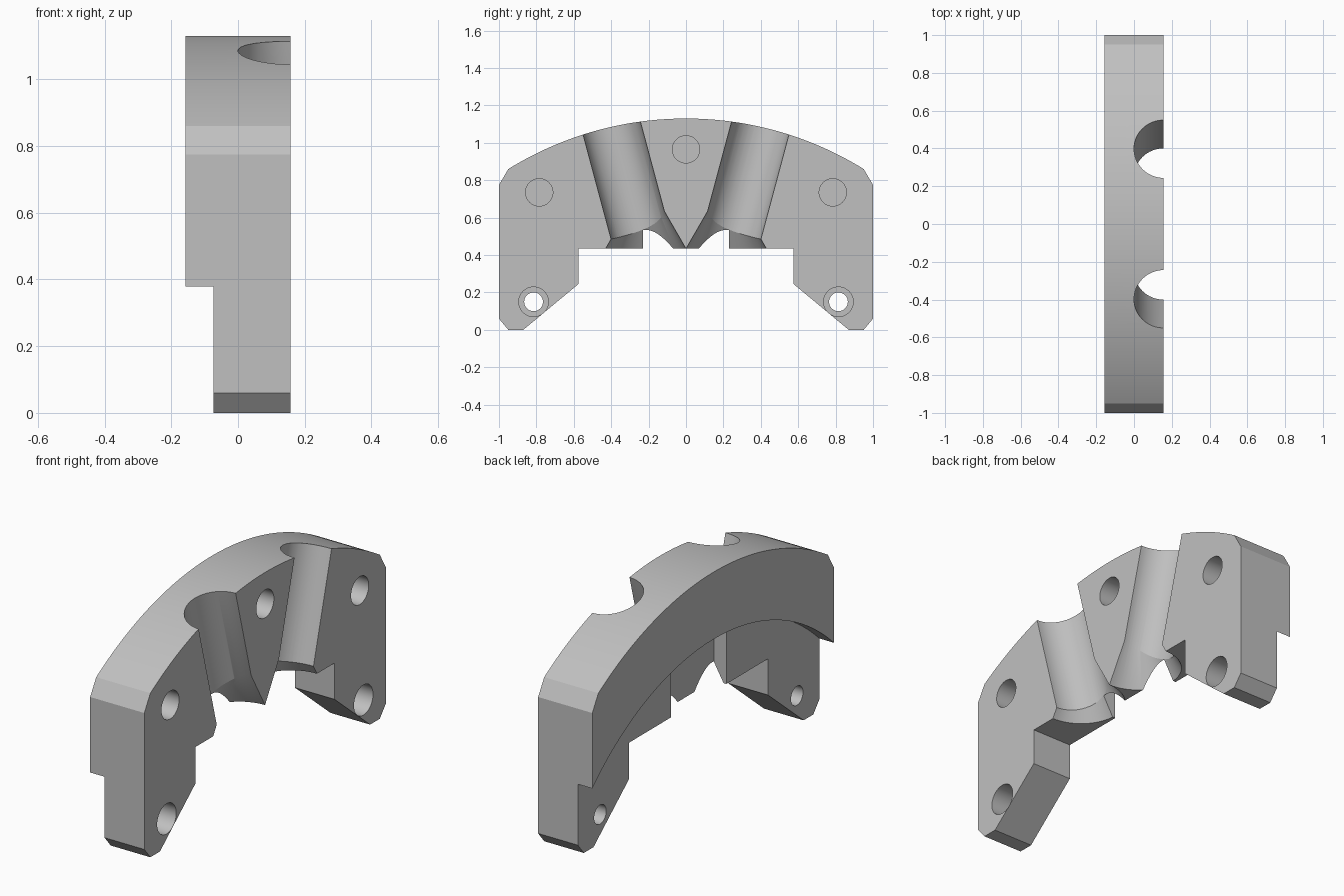
import bpy, bmesh, math
from mathutils import Matrix

if "Cube" in bpy.data.objects:
    bpy.data.objects.remove(bpy.data.objects["Cube"])

T = 0.157                 # half thickness along x
CZ = -0.676               # centre height of both big arcs
R_OUT, R_IN = 1.806, 1.454


def prism(name, pts, x0, x1):
    """Extrude a (y, z) profile from x0 to x1."""
    bm = bmesh.new()
    face = bm.faces.new([bm.verts.new((x0, y, z)) for y, z in pts])
    ext = bmesh.ops.extrude_face_region(bm, geom=[face])
    moved = [v for v in ext["geom"] if isinstance(v, bmesh.types.BMVert)]
    bmesh.ops.translate(bm, verts=moved, vec=(x1 - x0, 0, 0))
    bmesh.ops.recalc_face_normals(bm, faces=bm.faces)
    return to_object(name, bm)


def cone(name, r1, r2, depth, matrix, segs=64):
    bm = bmesh.new()
    bmesh.ops.create_cone(bm, cap_ends=True, segments=segs, radius1=r1,
                          radius2=r2, depth=depth, matrix=matrix)
    return to_object(name, bm)


def to_object(name, bm):
    me = bpy.data.meshes.new(name)
    bm.to_mesh(me)
    bm.free()
    ob = bpy.data.objects.new(name, me)
    bpy.context.collection.objects.link(ob)
    return ob


def arc(r, y0, y1, n):
    ys = [y0 + (y1 - y0) * i / n for i in range(n + 1)]
    return [(y, CZ + math.sqrt(r * r - y * y)) for y in ys]


def drill(name, y, z, r, x0, x1):
    """Round hole along x."""
    m = Matrix.Translation(((x0 + x1) / 2, y, z)) @ Matrix.Rotation(math.pi / 2, 4, 'Y')
    return cone(name, r, r, x1 - x0, m)


# Arched plate with two legs
leg = [(1, 0.775), (1, 0.06), (0.95, 0), (0.87, 0), (0.575, 0.245), (0.575, 0.435)]
profile = arc(R_OUT, -0.95, 0.95, 72) + leg + [(-y, z) for y, z in reversed(leg)]
body = prism("arched_clamp_plate", profile, -T, T)

cutters = []
# Round recess at the back, and the deeper central slot
disc = [(R_IN * math.cos(2 * math.pi * i / 256), CZ + R_IN * math.sin(2 * math.pi * i / 256))
        for i in range(256)]
cutters.append(prism("back_recess_cutter", disc, -0.3, -0.073))
slot = arc(R_IN, -0.23, 0.23, 24) + [(0.23, 0.3), (-0.23, 0.3)]
cutters.append(prism("back_slot_cutter", slot, -0.3, 0.0))

for s in (-1, 1):
    # Tilted half-round channel
    zc = 0.85
    tilt = Matrix.Translation((T, s * (0.108 + 0.268 * zc), zc)) @ \
        Matrix.Rotation(-s * math.radians(15), 4, 'X')
    cutters.append(cone("channel_cutter", T, T, 1.0, tilt))
    # Flared mouth under the channel
    r = 0.2145 + 0.1 * math.tan(math.radians(30))
    h = r / math.tan(math.radians(30))
    cutters.append(cone("mouth_cutter", r, 0, h,
                        Matrix.Translation((T, s * 0.215, 0.335 + h / 2))))
    # Blind pin hole, and counterbored bolt hole in the leg
    cutters.append(drill("pin_cutter", s * 0.785, 0.735, 0.073, 0.0, 0.3))
    cutters.append(drill("bore_cutter", s * 0.815, 0.15, 0.079, 0.02, 0.3))
    cutters.append(drill("bolt_cutter", s * 0.815, 0.15, 0.05, -0.3, 0.1))
cutters.append(drill("pin_cutter", 0, 0.965, 0.073, 0.0, 0.3))

# Cut everything out of the plate
bpy.context.view_layer.objects.active = body
body.select_set(True)
for c in cutters:
    mod = body.modifiers.new("cut", 'BOOLEAN')
    mod.operation = 'DIFFERENCE'
    mod.solver = 'EXACT'
    mod.object = c
    bpy.ops.object.modifier_apply(modifier=mod.name)
for c in cutters:
    bpy.data.objects.remove(c, do_unlink=True)

# Plain grey metal
mat = bpy.data.materials.new("grey_metal")
mat.diffuse_color = (0.53, 0.53, 0.53, 1)
mat.use_nodes = True
mat.node_tree.nodes["Principled BSDF"].inputs["Base Color"].default_value = mat.diffuse_color
body.data.materials.clear()
body.data.materials.append(mat)
bpy.ops.object.shade_smooth_by_angle(angle=math.radians(20))
